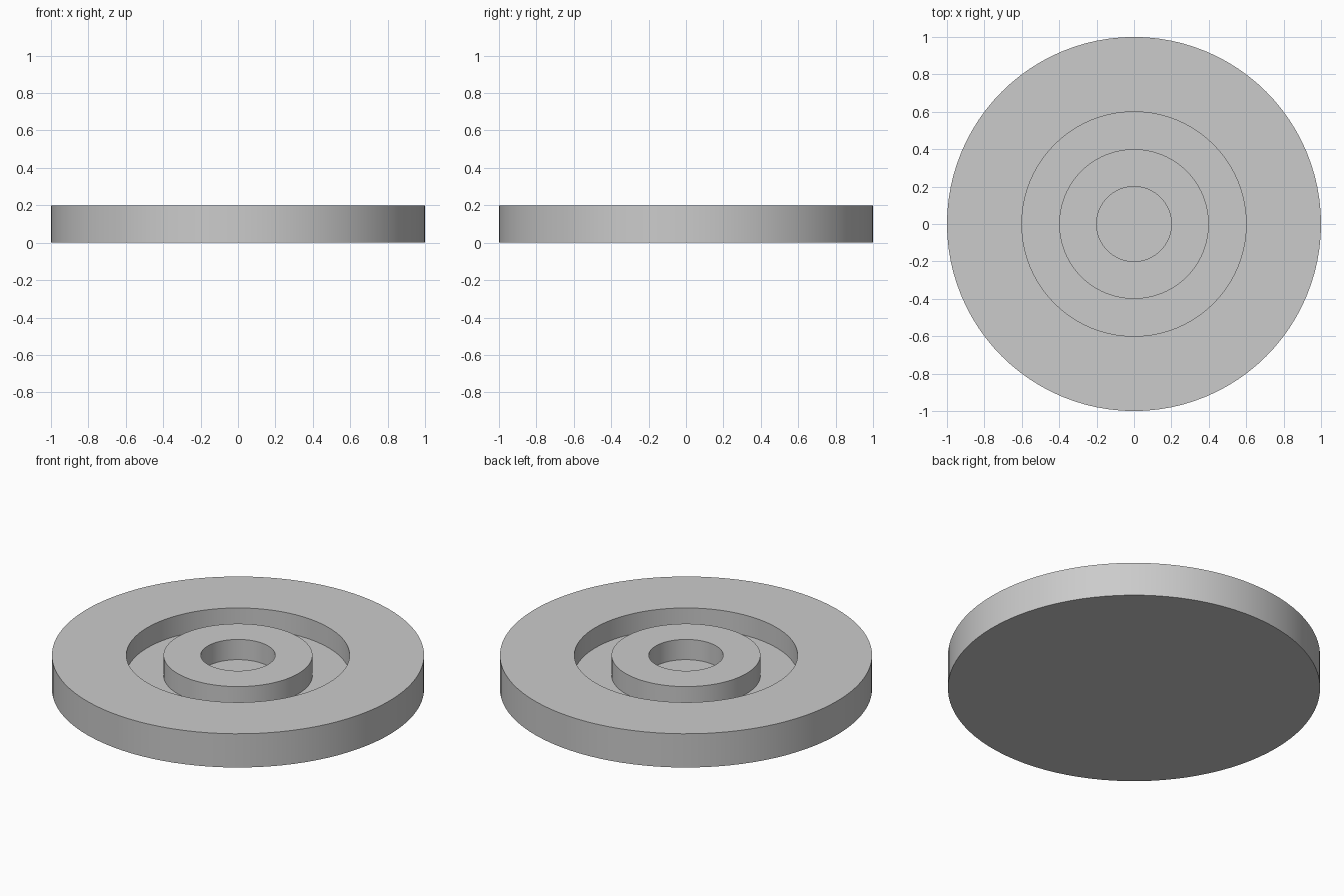
import bpy
import bmesh
from math import tau

if "Cube" in bpy.data.objects:
    bpy.data.objects.remove(bpy.data.objects["Cube"])

SIDES = 96
HEIGHT = 0.2
FLOOR = 0.08

# Single plain grey finish
grey = bpy.data.materials.new("plain grey")
grey.use_nodes = True
colour = (0.6, 0.6, 0.6, 1)
grey.diffuse_color = colour
grey.node_tree.nodes["Principled BSDF"].inputs["Base Color"].default_value = colour

# Half section from the centre of the underside, up the rim, to the centre of the pocket
profile = [(0, 0), (1, 0), (1, HEIGHT), (0.6, HEIGHT), (0.6, FLOOR),
           (0.4, FLOOR), (0.4, HEIGHT), (0.2, HEIGHT), (0.2, FLOOR), (0, FLOOR)]

# Grooved disc, turned around the vertical axis
bm = bmesh.new()
verts = [bm.verts.new((r, 0, z)) for r, z in profile]
edges = [bm.edges.new(pair) for pair in zip(verts, verts[1:])]
bmesh.ops.spin(bm, geom=verts + edges, cent=(0, 0, 0), axis=(0, 0, 1),
               angle=tau, steps=SIDES, use_merge=True)
bmesh.ops.remove_doubles(bm, verts=bm.verts, dist=0.0001)
bmesh.ops.recalc_face_normals(bm, faces=bm.faces)
mesh = bpy.data.meshes.new("grooved_disc")
bm.to_mesh(mesh)
bm.free()

disc = bpy.data.objects.new("grooved_disc", mesh)
bpy.context.collection.objects.link(disc)
mesh.materials.append(grey)

# Smooth walls with crisp rims
bpy.ops.object.select_all(action="DESELECT")
disc.select_set(True)
bpy.context.view_layer.objects.active = disc
bpy.ops.object.shade_smooth_by_angle()
